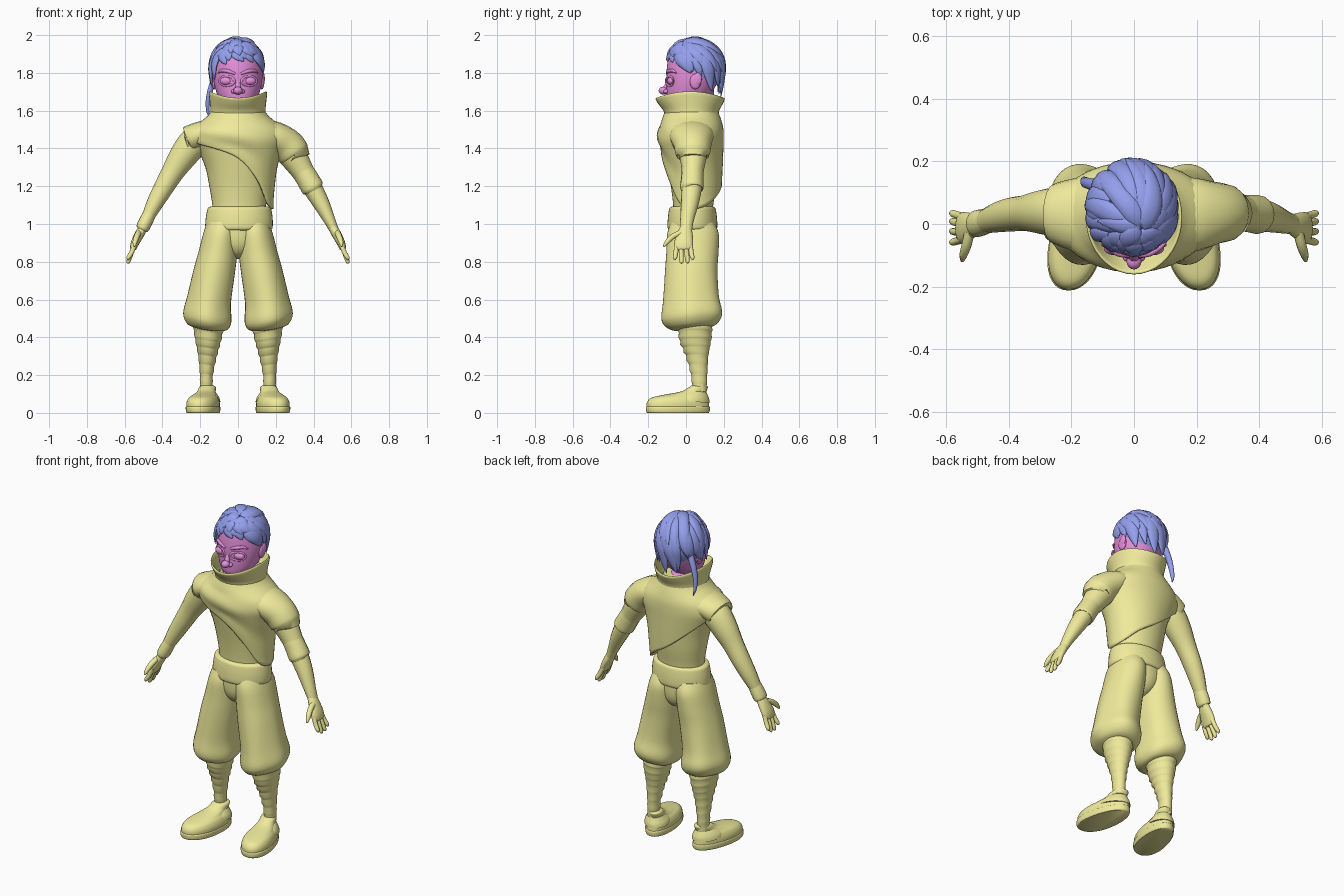
import bpy, bmesh, math, random
from mathutils import Vector

random.seed(4)
PI = math.pi


def material(name, col):
    m = bpy.data.materials.new(name)
    m.diffuse_color = (*col, 1)
    return m


CLOTH = material("cloth", (0.87, 0.83, 0.33))
SKIN = material("skin", (0.80, 0.28, 0.72))
HAIR = material("hair", (0.30, 0.35, 0.85))


def smooth(rows, n=4, closed=False):
    """Catmull-Rom resampling of rows of numbers."""
    out, k = [], len(rows)
    pick = (lambda i: rows[i % k]) if closed else (lambda i: rows[min(max(i, 0), k - 1)])
    for i in range(k if closed else k - 1):
        a, b, c, d = (pick(i + j) for j in (-1, 0, 1, 2))
        for s in range(n):
            t = s / n
            out.append([0.5 * (2*q + (r-p)*t + (2*p-5*q+4*r-s2)*t*t + (3*q-p-3*r+s2)*t**3)
                        for p, q, r, s2 in zip(a, b, c, d)])
    if not closed:
        out.append(list(rows[-1]))
    return out


def skin(name, shells, mat, mirror=False, caps=True, thick=0, angle=50):
    """Bridge rings of points into one smooth object."""
    bm = bmesh.new()
    for rings in shells:
        vs = [[bm.verts.new(p) for p in r] for r in rings]
        n = len(vs[0])
        for a, b in zip(vs, vs[1:]):
            for i in range(n):
                bm.faces.new((a[i], a[(i+1) % n], b[(i+1) % n], b[i]))
        if caps:
            bm.faces.new(vs[0])
            bm.faces.new(vs[-1])
    bmesh.ops.recalc_face_normals(bm, faces=bm.faces)
    me = bpy.data.meshes.new(name)
    bm.to_mesh(me)
    bm.free()
    me.materials.append(mat)
    ob = bpy.data.objects.new(name, me)
    bpy.context.collection.objects.link(ob)
    bpy.ops.object.select_all(action='DESELECT')
    ob.select_set(True)
    bpy.context.view_layer.objects.active = ob
    bpy.ops.object.shade_smooth_by_angle(angle=math.radians(angle))
    if thick:
        ob.modifiers.new("thickness", 'SOLIDIFY').thickness = thick
    if mirror:
        ob.modifiers.new("mirror", 'MIRROR')
    return ob


def oval(z, cx, cy, rx, ry, seg=40, e=1.0):
    f = lambda v: math.copysign(abs(v) ** e, v)
    return [Vector((cx + rx * f(math.cos(2*PI*i/seg)), cy + ry * f(math.sin(2*PI*i/seg)), z))
            for i in range(seg)]


def stack(rows, warp=None, n=4, e=1.0):
    rings = [oval(*r, e=e) for r in smooth(rows, n)]
    return [[warp(p) for p in r] for r in rings] if warp else rings


def tube(rows, n=4, seg=16, ref=(0, 1, 0)):
    """Rows x, y, z, radius along ref, radius across."""
    rows = smooth(rows, n)
    pts = [Vector(r[:3]) for r in rows]
    rings = []
    for i, p in enumerate(pts):
        t = (pts[min(i+1, len(pts)-1)] - pts[max(i-1, 0)]).normalized()
        u = Vector(ref)
        u = (u - t * u.dot(t)).normalized()
        v = t.cross(u)
        rings.append([p + u*rows[i][3]*math.cos(2*PI*j/seg) + v*rows[i][4]*math.sin(2*PI*j/seg)
                      for j in range(seg)])
    return rings


def ball(c, r):
    return [oval(c[2] + r[2]*math.cos(a), c[0], c[1], r[0]*math.sin(a), r[1]*math.sin(a), 20)
            for a in [0.05 + (PI - 0.1)*i/10 for i in range(11)]]


# Torso
BODY = [(1.62, 0, .03, .105, .11), (1.57, 0, .03, .138, .128), (1.54, 0, .028, .172, .140),
        (1.50, 0, .025, .222, .152), (1.45, 0, .025, .238, .153), (1.40, 0, .03, .215, .146),
        (1.30, .005, .036, .178, .134), (1.20, .006, .040, .158, .120), (1.10, .006, .038, .142, .106),
        (1.03, .006, .036, .142, .104)]
skin("torso", [stack(BODY)], CLOTH)

# Diagonal cape: torso profile pushed outward down to a slanted hem
fine = smooth(BODY, 8)


def body_at(z):
    for a, b in zip(fine, fine[1:]):
        if a[0] >= z >= b[0]:
            t = (a[0] - z) / (a[0] - b[0])
            return [p + (q - p)*t for p, q in zip(a, b)]
    return fine[-1]


hem = smooth([(v,) for v in (1.08, 1.10, 1.16, 1.22, 1.30, 1.40, 1.46, 1.43, 1.40, 1.35, 1.24, 1.11)],
             4, closed=True)
cape = []
for k in range(25):
    ring, f = [], k/24
    for i, (h,) in enumerate(hem):
        z, cx, cy, rx, ry = body_at(1.61 + (h - 1.61)*f)
        a = 2*PI*i/48
        out = .009 + .022*max(0, math.cos(a - .3))*f**3
        # soft draped folds across the chest
        out += .005*math.sin(14*f + 1.5*math.cos(a)) * max(0, -math.sin(a)) * math.sin(PI*f)
        ring.append(oval(z, cx, cy, rx + out, ry + out, 48)[i])
    cape.append(ring)
skin("cape", [cape], CLOTH, caps=False, thick=-0.012)

# Shoulder drapes, one longer than the other
skin("shoulder_drape_left", [tube([(.10, .03, 1.50, .11, .06), (.19, .03, 1.467, .118, .078),
     (.26, .035, 1.418, .100, .088), (.297, .035, 1.37, .090, .086), (.3, .035, 1.365, .07, .07)])], CLOTH)
skin("shoulder_drape_right", [tube([(-.09, .03, 1.50, .12, .06), (-.18, .03, 1.480, .118, .068),
     (-.255, .035, 1.447, .096, .074), (-.259, .035, 1.445, .08, .062)])], CLOTH)

# High flared collar, raised at the sides
rim = lambda p: Vector((p.x, p.y, p.z + max(0, p.z - 1.57) / .09 * .032 * (p.x / .15)**2))
skin("collar", [stack([(1.51, 0, .03, .16, .13), (1.54, 0, .03, .158, .142), (1.57, 0, .03, .147, .142),
     (1.60, 0, .028, .146, .148), (1.635, 0, .024, .151, .170), (1.66, 0, .022, .154, .183),
     (1.668, 0, .022, .147, .177), (1.655, 0, .024, .139, .166), (1.61, 0, .028, .125, .135),
     (1.58, 0, .03, .11, .11)], rim)], CLOTH)

# Belt, seat and trousers
skin("belt", [stack([(.965, .005, .034, .150, .11), (.975, .005, .034, .176, .130), (1.02, .006, .034, .178, .131),
     (1.07, .007, .034, .171, .125), (1.088, .007, .034, .163, .118), (1.094, .007, .034, .14, .10)])], CLOTH)
skin("trouser_seat", [stack([(1.0, 0, .035, .16, .12), (.92, 0, .036, .135, .119), (.87, 0, .037, .10, .105),
     (.835, 0, .037, .06, .075), (.815, 0, .037, .02, .03)])], CLOTH)


def trouser_folds(p):
    k = max(0, min(1, (.95 - p.z) / .4))
    a = math.atan2(p.y - .03, p.x - .15)
    s = 1 + .022*k*math.cos(5*a + .6)
    return Vector((.15 + (p.x - .15)*s, .03 + (p.y - .03)*s,
                   p.z + k*(.14*(p.x - .15) + .10*(p.y - .03))))


skin("trouser_leg", [stack([(1.01, .082, .035, .082, .112), (.95, .090, .037, .094, .136),
     (.85, .106, .034, .103, .139), (.75, .125, .028, .110, .140), (.60, .152, .028, .116, .148),
     (.52, .160, .032, .127, .160), (.48, .160, .034, .122, .150), (.452, .160, .037, .102, .120),
     (.442, .162, .04, .07, .08)], trouser_folds)], CLOTH, mirror=True)

# Wrapped calves: overlapping bands
bands = []
edge = smooth([(.46, .158, .048, .080, .090), (.38, .160, .050, .066, .082), (.30, .163, .060, .048, .058),
               (.20, .168, .070, .034, .042), (.10, .168, .072, .032, .036)], 4)
for a, b in zip(edge[::2], edge[2::2]):
    bands += [oval(a[0], a[1], a[2], a[3]*.98, a[4]*.98),
              oval((a[0] + b[0]) / 2, a[1], a[2], (a[3]*.6 + b[3]*.4)*1.04, (a[4]*.6 + b[4]*.4)*1.04),
              oval(b[0] + .008, b[1], b[2], b[3]*1.03, b[4]*1.03)]
tilt = lambda p: Vector((p.x, p.y, p.z + .15*(p.x - .165)))
skin("calf_wrap", [[[tilt(p) for p in r] for r in bands]], CLOTH, mirror=True, angle=70)


# Shoes: broad, splayed toes and a flat sole
def splay(p):
    w = .97 - .6*(p.y + .045)
    cx = .180
    return Vector((cx + (p.x - cx)*w - .16*(p.y + .03), p.y, p.z))


skin("shoe_sole", [stack([(0, .18, -.043, .084, .163), (.008, .18, -.043, .088, .168), (.03, .18, -.043, .089, .169),
     (.036, .18, -.043, .082, .16)], splay, e=.92)], CLOTH, mirror=True)
skin("shoe_upper", [stack([(.025, .18, -.043, .086, .166), (.055, .18, -.043, .086, .164), (.080, .18, -.036, .076, .148),
     (.095, .18, -.010, .062, .112), (.113, .178, .040, .052, .068), (.136, .176, .066, .048, .05),
     (.144, .175, .068, .036, .04)], splay, e=.95)], CLOTH, mirror=True)
skin("shoe_flap", [stack([(.06, .18, .035, .082, .090), (.08, .18, .035, .077, .088), (.10, .18, .045, .063, .070),
     (.116, .178, .055, .049, .053)], lambda p: splay(Vector((p.x, p.y, p.z + .08*(.03 - p.y)))))],
     CLOTH, mirror=True)

# Arms, cuffs and hands
skin("arm", [tube([(.18, .035, 1.48, .07, .07), (.235, .038, 1.43, .08, .080), (.29, .038, 1.36, .072, .074),
     (.345, .035, 1.275, .058, .06), (.395, .03, 1.19, .054, .052), (.44, .02, 1.11, .047, .044),
     (.485, .005, 1.02, .036, .031), (.51, 0, .965, .032, .024)])], CLOTH, mirror=True)
skin("sleeve_cuff_left", [tube([(.33, .036, 1.30, .057, .058), (.37, .033, 1.235, .060, .060),
     (.396, .03, 1.190, .062, .060), (.400, .03, 1.183, .05, .048)])], CLOTH)
skin("wrist_cuff_right", [tube([(-.465, .01, 1.06, .038, .034), (-.49, .004, 1.01, .043, .037),
     (-.506, 0, .976, .042, .034), (-.509, 0, .970, .03, .02)])], CLOTH)
hand = [tube([(.50, 0, .985, .030, .024), (.522, -.006, .945, .042, .025), (.545, -.012, .90, .050, .022),
              (.555, -.014, .87, .046, .017), (.557, -.014, .862, .03, .01)])]
for y0, y1, tip in ((.022, .034, .81), (-.002, .008, .792), (-.027, -.024, .79), (-.049, -.058, .81)):
    hand.append(tube([(.545, y0, .895, .013, .014), (.563, (y0 + y1)/2, .85, .0125, .013),
                      (.580, y1, tip + .012, .011, .011), (.583, y1, tip, .004, .004)], seg=10))
hand.append(tube([(.525, -.025, .955, .016, .016), (.535, -.068, .935, .016, .015),
                  (.545, -.10, .905, .013, .013), (.549, -.118, .88, .005, .005)], seg=10, ref=(1, 0, 0)))
skin("hand", hand, CLOTH, mirror=True)

# Head, nose, ears, eyes and brows
skin("head", [stack([(1.52, 0, .05, .07, .075), (1.60, 0, .035, .072, .08), (1.635, 0, -.01, .078, .085),
     (1.68, 0, .012, .108, .116), (1.75, 0, .03, .127, .134), (1.82, 0, .04, .130, .142),
     (1.89, 0, .045, .118, .132), (1.94, 0, .05, .075, .085), (1.955, 0, .05, .02, .02)])], SKIN)
skin("nose", [ball((0, -.119, 1.706), (.024, .026, .021)), ball((.022, -.105, 1.702), (.014, .015, .012)),
     ball((-.022, -.105, 1.702), (.014, .015, .012)),
     tube([(0, -.085, 1.775, .012, .008), (0, -.098, 1.745, .013, .010), (0, -.112, 1.715, .016, .012)],
          ref=(1, 0, 0))], SKIN)
eyelid = [(.059 + .040*math.cos(a), -.087 + .020*math.cos(a), 1.757 + .025*math.sin(a), .005, .006)
          for a in [2*PI*i/12 for i in range(13)]]
skin("eye", [ball((.059, -.078, 1.757), (.037, .022, .023)), tube(eyelid, 2, 8)], SKIN, mirror=True)
skin("brow", [tube([(.015, -.101, 1.795, .006, .006), (.05, -.094, 1.808, .010, .010),
     (.085, -.072, 1.812, .009, .009), (.105, -.052, 1.80, .003, .003)], seg=10)], SKIN, mirror=True)
skin("ear", [ball((.126, .05, 1.755), (.014, .030, .042)), ball((.133, .062, 1.768), (.009, .022, .034))],
     SKIN, mirror=True)


# Hair: a cap covered with layers of pointed locks swirling from a crown near the front
def lock(az, p0, p1, width, lift, swirl):
    rings, n = [], 12
    spine = []
    for k in range(n + 1):
        t = k/n
        phi, a = p0 + (p1 - p0)*t, az + swirl*t
        over = max(0, phi - PI/2)
        s, c = (math.sin(phi), math.cos(phi)) if not over else (1 - .1*over, -over)
        d = Vector((s*math.cos(a), s*math.sin(a), c))
        if c > 0:
            d = (d + Vector((.22, -.42, 0))*c*c).normalized()
        m = 1.04 + lift*(.4 + .6*t*t)
        spine.append((Vector((-.005 + .130*d.x*m, .045 + .143*d.y*m, 1.815 + .150*d.z*(m if c > 0 else 1))), d))
    for k, (p, d) in enumerate(spine):
        t = k/n
        tan = (spine[min(k+1, n)][0] - spine[max(k-1, 0)][0]).normalized()
        side = tan.cross(d).normalized()
        up = side.cross(tan)
        w = width*max(.04, math.sin(PI*min(1, .12 + .88*t**.85))**.75)
        rings.append([p + side*w*math.cos(q) + up*w*.45*math.sin(q) for q in [2*PI*j/10 for j in range(10)]])
    return rings


locks = []
for count, p0, reach, width, lift in ((17, .75, 1.0, .034, .04), (14, .35, .80, .034, .09), (9, .03, .55, .032, .12)):
    for i in range(count):
        az = 2*PI*(i + random.uniform(-.25, .25))/count
        end = (1.25 + .6*(1 + math.sin(az + .3)))*reach*random.uniform(.88, 1.06)
        locks.append(lock(az, p0, end, width*random.uniform(.8, 1.2), lift*random.uniform(.5, 1.25),
                          random.uniform(.25, .6)))
# long side locks and the thin tail behind the right shoulder
for az, end in ((PI + .15, 2.2), (PI - .2, 2.1), (PI + .45, 1.9)):
    locks.append(lock(az, .8, end, .027, .10, .15))
locks.append(tube([(-.11, .12, 1.80, .02, .02), (-.140, .128, 1.73, .019, .016), (-.158, .133, 1.66, .016, .013),
                   (-.160, .142, 1.60, .010, .009), (-.152, .148, 1.565, .002, .002)], seg=10))
skin("hair_cap", [ball((0, .052, 1.825), (.133, .142, .143))], HAIR)
skin("hair_locks", locks, HAIR, angle=70)
